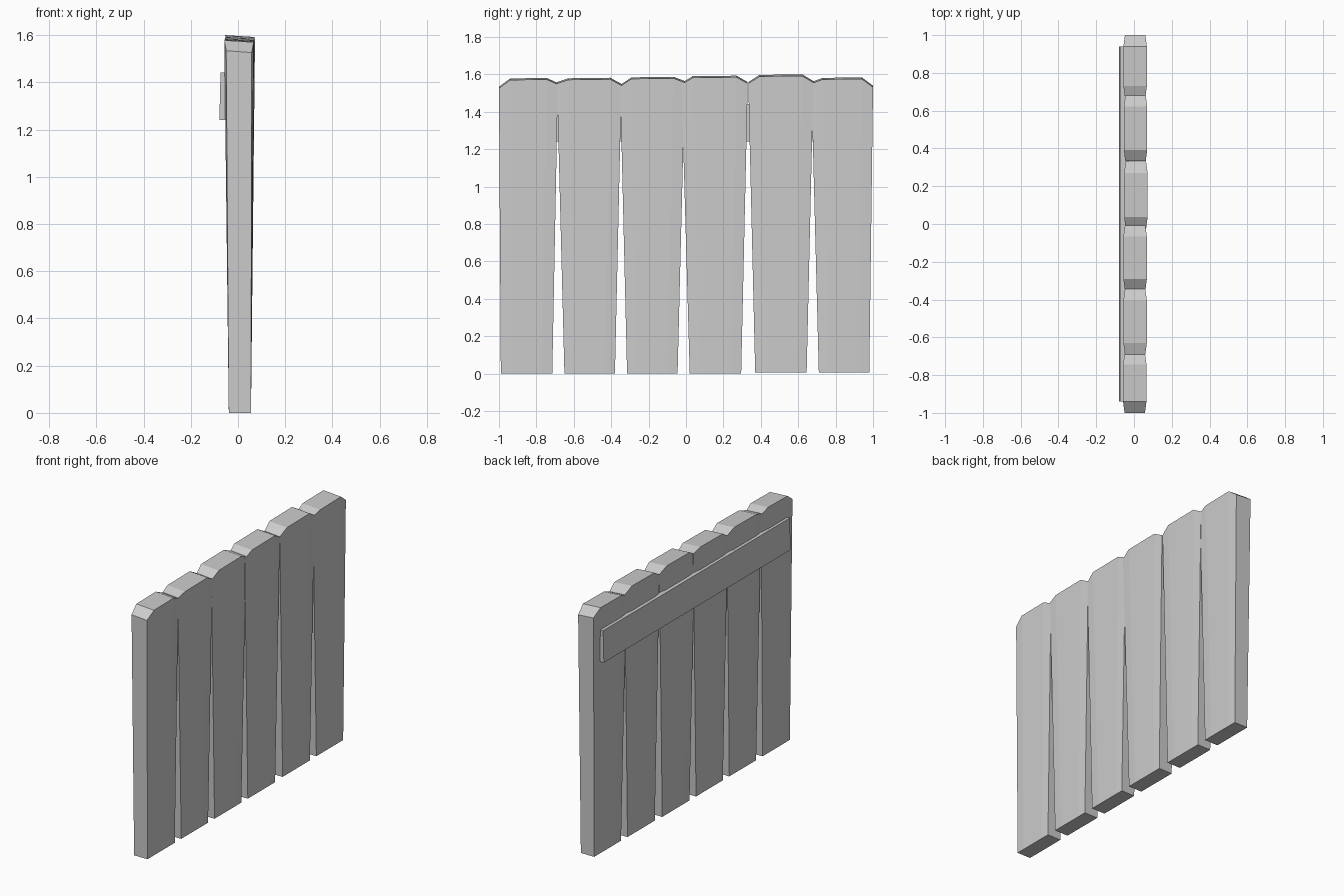
import bpy, bmesh

if "Cube" in bpy.data.objects:
    bpy.data.objects.remove(bpy.data.objects["Cube"])


def make_object(name, bm):
    bmesh.ops.recalc_face_normals(bm, faces=bm.faces)
    mesh = bpy.data.meshes.new(name)
    bm.to_mesh(mesh)
    bm.free()
    bpy.context.collection.objects.link(bpy.data.objects.new(name, mesh))


def plank(name, b0, b1, t0, t1, z0, edge0, top, edge1, x_mid):
    """Tapered board: four columns, slightly bulged faces, clipped top corners."""
    bm = bmesh.new()
    s0, s1 = t0 + 0.06, t1 - 0.06
    bottoms = [b0, b0 + 0.055, b1 - 0.055, b1]
    tops = [(t0, edge0), (s0, top - 0.003), (s1, top), (t1, edge1)]
    half_top = [0.054, 0.062, 0.062, 0.054]
    rows = []
    for side in (-1, 1):
        low = [bm.verts.new((0.008 + side * 0.047, y, z0)) for y in bottoms]
        high = [bm.verts.new((x_mid + side * h, y, z - side * 0.004))
                for (y, z), h in zip(tops, half_top)]
        rows.append((low, high))
    (bl, bh), (fl, fh) = rows
    for i in range(3):
        bm.faces.new((fl[i], fl[i + 1], fh[i + 1], fh[i]))
        bm.faces.new((bl[i], bl[i + 1], bh[i + 1], bh[i]))
        bm.faces.new((fh[i], fh[i + 1], bh[i + 1], bh[i]))
        bm.faces.new((fl[i], fl[i + 1], bl[i + 1], bl[i]))
    for i in (0, 3):
        bm.faces.new((fl[i], fh[i], bh[i], bl[i]))
    make_object(name, bm)


# Six boards: bottom edges, top edges, base height, corner/top heights, lean
boards = [
    (-0.99, -0.715, -1.00, -0.685, 0.00, 1.53, 1.577, 1.55, 0.004),
    (-0.65, -0.38, -0.69, -0.345, 0.00, 1.555, 1.578, 1.545, 0.006),
    (-0.315, -0.045, -0.352, -0.006, 0.00, 1.54, 1.583, 1.56, 0.006),
    (0.02, 0.295, -0.024, 0.33, 0.00, 1.55, 1.589, 1.555, 0.010),
    (0.37, 0.645, 0.333, 0.681, 0.005, 1.555, 1.596, 1.56, 0.008),
    (0.71, 0.98, 0.67, 1.00, 0.007, 1.555, 1.58, 1.535, 0.006),
]
for n, b in enumerate(boards, 1):
    plank(f"fence_board_{n}", *b)

# Cross rail on the back, leaning very slightly outward at the bottom
bm = bmesh.new()
bmesh.ops.create_cube(bm, size=1)
for v in bm.verts:
    upper = v.co.z > 0
    x = (-0.074 if upper else -0.079) if v.co.x < 0 else -0.03
    v.co = (x, 0.94 if v.co.y > 0 else -0.94, 1.442 if upper else 1.24)
make_object("cross_rail", bm)
